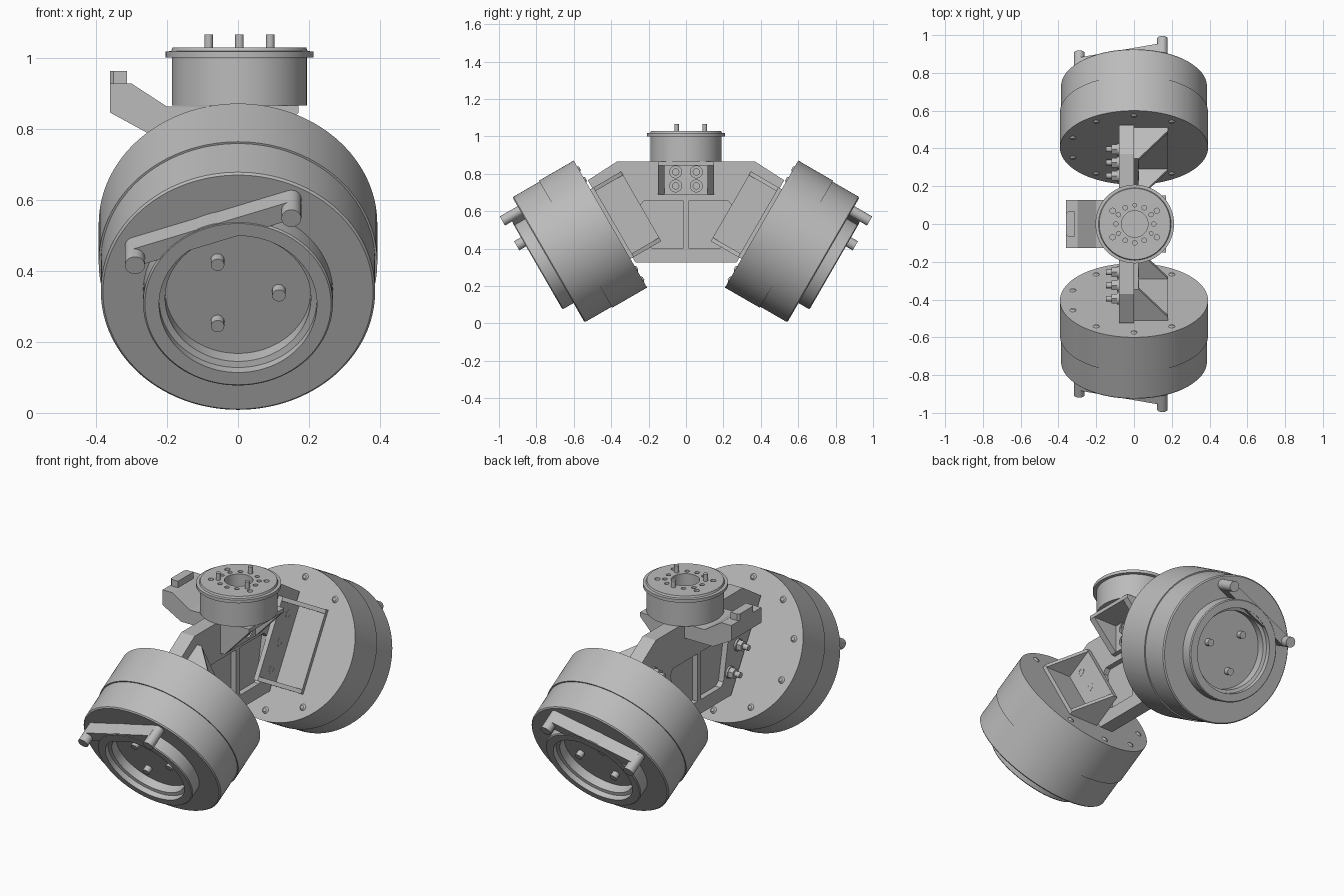
import bpy, bmesh
from math import sin, cos, pi, radians
from mathutils import Matrix

cube = bpy.data.objects.get("Cube")
if cube:
    bpy.data.objects.remove(cube, do_unlink=True)

metal = bpy.data.materials.new("grey_metal")
metal.use_nodes = True
grey = (0.5, 0.5, 0.5, 1)
metal.diffuse_color = grey
metal.node_tree.nodes["Principled BSDF"].inputs["Base Color"].default_value = grey

# Frames: drum axis tilted down and outward, side profile (y, z), front profile (x, z)
WORLD = Matrix.Identity(4)
DRUM = Matrix.Translation((0, -0.735, 0.34)) @ Matrix.Rotation(radians(120), 4, 'X')
SIDE = Matrix(((0, 0, 1, 0), (1, 0, 0, 0), (0, 1, 0, 0), (0, 0, 0, 1)))
FRONT = Matrix.Rotation(radians(90), 4, 'X')
INNER = -0.382
SPLIT = -0.167


def lathe(profile, n=96, x=0, y=0):
    bm = bmesh.new()
    rings = [[bm.verts.new((x + r * cos(2 * pi * i / n), y + r * sin(2 * pi * i / n), z))
              for i in range(n)] for r, z in profile]
    for a, b in zip(rings, rings[1:]):
        for i in range(n):
            j = (i + 1) % n
            bm.faces.new((a[i], a[j], b[j], b[i]))
    bm.faces.new(rings[0])
    bm.faces.new(rings[-1])
    return bm


def cyl(r, x, y, z0, z1, n=20):
    return lathe([(r, z0), (r, z1)], n, x, y)


def prism(points, z0, z1, frame=WORLD):
    bm = bmesh.new()
    low = [bm.verts.new((x, y, z0)) for x, y in points]
    high = [bm.verts.new((x, y, z1)) for x, y in points]
    bm.faces.new(low)
    bm.faces.new(high)
    for i in range(len(low)):
        j = (i + 1) % len(low)
        bm.faces.new((low[i], low[j], high[j], high[i]))
    bm.transform(frame)
    return bm


def box(x0, x1, y0, y1, z0, z1):
    return prism([(x0, y0), (x1, y0), (x1, y1), (x0, y1)], z0, z1)


def moved(bm, frame):
    bm.transform(frame)
    return bm


def circle(count, radius, start=90):
    step = 360 / count
    return [(radius * cos(radians(start + k * step)), radius * sin(radians(start + k * step)))
            for k in range(count)]


def make(name, pieces, frame):
    bm = bmesh.new()
    for piece in pieces:
        tmp = bpy.data.meshes.new("tmp")
        piece.to_mesh(tmp)
        bm.from_mesh(tmp)
        bpy.data.meshes.remove(tmp)
        piece.free()
    bm.transform(frame)
    bmesh.ops.recalc_face_normals(bm, faces=bm.faces[:])
    mesh = bpy.data.meshes.new(name)
    bm.to_mesh(mesh)
    bm.free()
    obj = bpy.data.objects.new(name, mesh)
    bpy.context.scene.collection.objects.link(obj)
    return obj


def part(name, pieces, frame=WORLD, cuts=(), mirror=False):
    obj = make(name, pieces, frame)
    if cuts:
        cutter = make(name + "_cutter", cuts, frame)
        cutter.hide_render = True
        mod = obj.modifiers.new("cut", 'BOOLEAN')
        mod.operation = 'DIFFERENCE'
        mod.solver = 'EXACT'
        mod.object = cutter
        deps = bpy.context.evaluated_depsgraph_get()
        obj_mesh = bpy.data.meshes.new_from_object(obj.evaluated_get(deps))
        obj.modifiers.clear()
        obj.data = obj_mesh
        bpy.data.objects.remove(cutter, do_unlink=True)
    obj.data.materials.clear()
    obj.data.materials.append(metal)
    for poly in obj.data.polygons:
        poly.use_smooth = True
    obj.data.set_sharp_from_angle(angle=radians(30))
    if mirror:
        mod = obj.modifiers.new("mirror", 'MIRROR')
        mod.use_axis = (False, True, False)
        mod.use_mirror_merge = False
    return obj


# Drum outer half: flange, raised collar and stepped bore
rim = circle(10, 0.34)
floor = circle(12, 0.115, 0)
holes = [cyl(0.013, x, y, -0.03, 0.02) for x, y in rim]
holes += [cyl(0.011, x, y, -0.03, 0.02, 16) for k, (x, y) in enumerate(floor) if k % 4]
holes += [cyl(0.013, x, y, SPLIT - 0.02, SPLIT + 0.03) for x, y in rim if x > 0.3]
part("drum_outer_half",
     [lathe([(0.386, SPLIT), (0.386, -0.006), (0.38, 0), (0.267, 0), (0.267, 0.063), (0.262, 0.068),
             (0.222, 0.068), (0.222, 0.04), (0.205, 0.035), (0.205, -0.01)], 128)],
     DRUM, holes, True)
part("drum_output_pins", [cyl(0.019, x, y, -0.02, 0.02) for x, y in floor[::4]], DRUM, (), True)

# Drum inner half: flat side with flared notch, shallow flat opposite, bolt recesses
flat = [(0.6, -0.5), (0.29, -0.5), (0.29, -0.17), (0.22, -0.13), (0.2, -0.09)]
flat += [(x, -y) for x, y in reversed(flat)]
bolts = [(x, y) for x, y in rim if x < 0.3]
cuts = [prism(flat, -0.5, 0), box(-0.5, -0.37, -0.2, 0.2, INNER - 0.1, SPLIT - 0.02)]
cuts += [cyl(0.024, x, y, INNER - 0.05, INNER + 0.03) for x, y in bolts]
part("drum_inner_half", [lathe([(0.392, INNER), (0.392, SPLIT)], 128)], DRUM, cuts, True)
part("drum_bolts", [lathe([(0.017, INNER + 0.04), (0.017, INNER), (0.009, INNER - 0.008)], 16, x, y)
                    for x, y in bolts], DRUM, (), True)

# Slanted bar with round end pins across the collar
ends = [(0.15, 0.303), (-0.29, 0.15)]
(ax, ay), (bx, by) = ends
wx, wy = -0.0092, 0.0266
bar = prism([(ax + wx, ay + wy), (bx + wx, by + wy), (bx - wx, by - wy), (ax - wx, ay - wy)], -0.002, 0.066)
part("collar_bar", [bar], DRUM, [cyl(0.222, 0, 0, -0.1, 0.2, 96)], True)
part("collar_bar_pins", [cyl(0.028, x, y, -0.002, 0.11, 32) for x, y in ends], DRUM, (), True)


# Gusseted angle brackets, screwed to the web
def bracket(name, frame, half, height, reach, thick, screws, mirror):
    low = INNER - height
    gusset = [(0, INNER), (reach, INNER), (reach, INNER - 0.02), (0.025, low), (0, low)]
    gussets = [prism(gusset, a, a + thick, FRONT) for a in (-half, half - thick)]
    wall = box(0, 0.025, -half, half, low, INNER)
    turn = Matrix.Rotation(radians(90), 4, 'Y')
    at = [Matrix.Translation((0, y, INNER - d)) @ turn for y, d in screws]
    r = 0.042 if len(screws) == 3 else 0.032
    part(name + "_wall", [wall], frame, [moved(cyl(r, 0, 0, 0.012, 0.05, 32), m) for m in at], mirror)
    part(name + "_base", [box(0.02, reach, -half, half, INNER - 0.02, INNER)], frame, (), mirror)
    part(name + "_gussets", gussets, frame, (), mirror)
    part(name + "_screws", [moved(lathe([(r * 0.6, 0.005), (r * 0.6, 0.026), (r * 0.3, 0.026),
                                         (r * 0.3, 0.018)], 24), m) for m in at], frame, (), mirror)


drum_screws = [(y, 0.091) for y in (-0.14, 0, 0.14)]
top_screws = [(y, d) for y in (-0.055, 0.055) for d in (0.055, 0.13)]
bracket("drum_bracket", DRUM, 0.215, 0.19, 0.18, 0.022, drum_screws, True)
bracket("top_bracket", Matrix.Translation((0, 0, 0.865 - INNER)), 0.15, 0.175, 0.17, 0.035,
        top_screws, False)

# Hex nuts and screw ends behind the web
back = Matrix.Rotation(radians(-90), 4, 'Y')
nuts = []
for y, d in drum_screws:
    place = Matrix.Translation((0, y, INNER - d)) @ back
    nuts += [moved(cyl(0.032, 0, 0, 0.07, 0.09, 24), place), moved(cyl(0.029, 0, 0, 0.09, 0.118, 6), place),
             moved(cyl(0.015, 0, 0, 0.1, 0.148, 16), place)]
part("web_nuts", nuts, DRUM, (), True)

# Central web with pockets on both faces
half_web = [(0.27, 0.325), (0.525, 0.765), (0.37, 0.865)]
web = half_web + [(-y, z) for y, z in reversed(half_web)]
pocket = [(0.015, 0.4), (0.18, 0.4), (0.205, 0.42), (0.245, 0.63), (0.225, 0.657), (0.015, 0.657)]
cuts = []
for side in (1, -1):
    outline = [(side * y, z) for y, z in pocket]
    cuts += [prism(outline, -0.2, -0.05), prism(outline, -0.03, 0.1)]
part("web_plate", [prism(web, -0.08, 0)], SIDE, cuts)

# Top drum with drilled face, centre bore and pins
top_ring = circle(12, 0.1, 90)
cuts = [cyl(0.012, x, y, 1.0, 1.1, 16) for k, (x, y) in enumerate(top_ring) if k % 4]
cuts += [cyl(0.014, sx * 0.117, sy * 0.07, 1.0, 1.1, 16) for sx in (1, -1) for sy in (1, -1)]
part("top_drum", [lathe([(0.19, 0.865), (0.19, 1.0), (0.208, 1.0), (0.208, 1.017), (0.192, 1.018),
                         (0.188, 1.028), (0.07, 1.028), (0.07, 0.93)])],
     Matrix.Translation((0.004, 0, 0)), cuts)
part("top_pins", [cyl(0.012, x, y, 1.0, 1.065) for x, y in top_ring[::4]],
     Matrix.Translation((0.004, 0, 0)))

# Side arm with raised stop
arm = [(-0.08, 0.862), (-0.2, 0.862), (-0.3, 0.927), (-0.36, 0.927), (-0.36, 0.845), (-0.25, 0.785),
       (-0.08, 0.785)]
part("side_arm", [prism(arm, -0.128, 0.128)], FRONT)
stop = [(-0.36, -0.055), (-0.35, -0.065), (-0.312, -0.065), (-0.312, 0.065), (-0.35, 0.065), (-0.36, 0.055)]
part("side_arm_stop", [prism(stop, 0.92, 0.962)])
